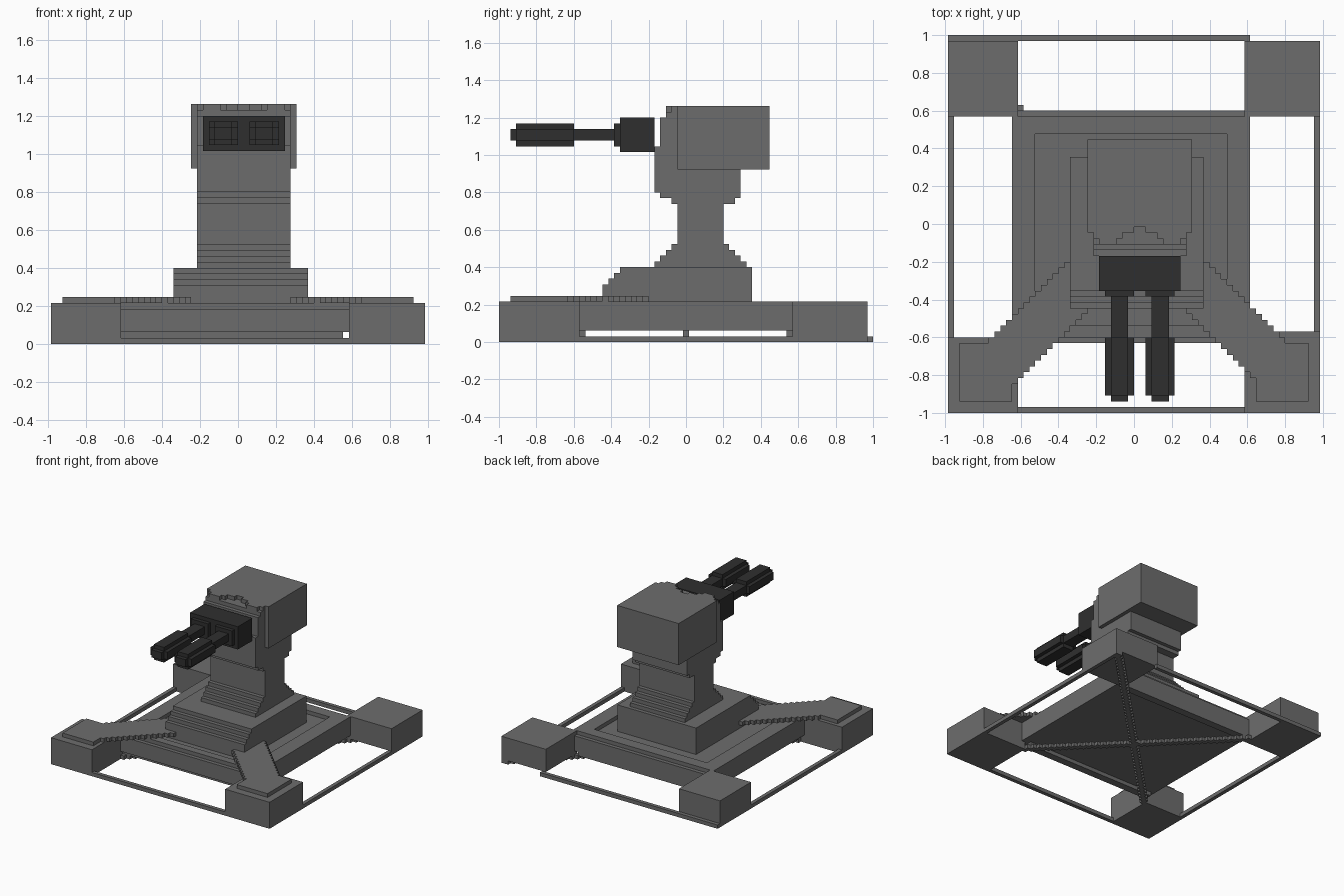
import bpy, bmesh

cube = bpy.data.objects.get("Cube")
if cube:
    bpy.data.objects.remove(cube, do_unlink=True)

U = 1 / 32.5  # one grid step; y counts from the front edge


def material(name, v):
    m = bpy.data.materials.new(name)
    m.use_nodes = True
    m.diffuse_color = (v, v, v, 1)
    m.node_tree.nodes["Principled BSDF"].inputs["Base Color"].default_value = (v, v, v, 1)
    return m


GREY = material("stone grey", 0.152)
DARK = material("gun metal", 0.028)

# How (u, v, extrusion) map to (x, y, z) for each kind of prism
MAPS = {
    "x": lambda u, v, w: (w, u, v),   # rows are z bands of y ranges
    "y": lambda u, v, w: (u, w, v),   # rows are z bands of x ranges
    "z": lambda u, v, w: (u, v, w),   # rows are y bands of x ranges
    "zx": lambda u, v, w: (v, u, w),  # rows are x bands of y ranges
}


def add_prism(bm, axis, span, rows):
    """Extrude a stepped outline; each row is (v0, v1, u0, u1)."""
    right = [p for v0, v1, u0, u1 in rows for p in ((u1, v0), (u1, v1))]
    left = [p for v0, v1, u0, u1 in reversed(rows) for p in ((u0, v1), (u0, v0))]
    pts = []
    for p in right + left:
        if not pts or p != pts[-1]:
            pts.append(p)

    def ring(w):
        out = []
        for u, v in pts:
            x, y, z = MAPS[axis](u, v, w)
            out.append(bm.verts.new((x * U, y * U - 1, z * U)))
        return out

    a, b = ring(span[0]), ring(span[1])
    bm.faces.new(a)
    bm.faces.new(list(reversed(b)))
    for i in range(len(a)):
        k = (i + 1) % len(a)
        bm.faces.new((a[i], b[i], b[k], a[k]))


def part(name, prisms, mat=GREY):
    bm = bmesh.new()
    for axis, span, rows in prisms:
        add_prism(bm, axis, span, rows)
    bmesh.ops.recalc_face_normals(bm, faces=bm.faces)
    me = bpy.data.meshes.new(name)
    bm.to_mesh(me)
    bm.free()
    me.materials.append(mat)
    ob = bpy.data.objects.new(name, me)
    bpy.context.collection.objects.link(ob)
    return ob


def box(x0, x1, y0, y1, z0, z1):
    return ("z", (z0, z1), [(y0, y1, x0, x1)])


# Ground frame
part("front_rail", [box(-32, 32, 0, 1, 0, 1)])
part("rear_rail", [box(-32, 20, 64, 65, 0, 1)])
part("right_rail", [box(-32, -31, 1, 64, 0, 1)])
part("left_rail", [box(31, 32, 1, 64, 0, 1)])

# Crossed diagonal braces under the base, with a short centre post
rising = [(j, j + 1, max(j - 33, -32), min(j - 31, 32)) for j in range(1, 64)]
falling = [(j, j + 1, max(31 - j, -32), min(33 - j, 32)) for j in range(1, 64)]
part("brace_rising", [("z", (0, 1), rising)])
part("brace_falling", [("z", (0, 1), falling)])
part("centre_post", [box(-1, 1, 32, 33, 1, 2)])

# Corner feet
part("front_right_foot", [box(-32, -20, 0, 13, 0, 7)])
part("front_left_foot", [box(19, 32, 0, 14, 0, 7)])
part("rear_right_foot", [box(-32, -20, 51, 64, 0, 7)])
part("rear_left_foot", [box(19, 32, 51, 64, 1, 7)])

# Base slab, its end skirts, and a raised rim round a shallow recess
part("base_slab", [box(-21, 20, 12, 52, 2, 6)])
part("base_skirts", [box(-20, 18, 13, 15, 1, 2), box(-20, 18, 50, 52, 1, 2)])
part("base_rim", [
    box(-21, 20, 13, 15, 6, 7), box(-21, 20, 48, 51, 6, 7),
    box(-21, -17, 15, 48, 6, 7), box(16, 20, 15, 48, 6, 7)])

# Diagonal arms running from plates on the front feet to the pedestal
right_arm, left_arm = [], []
for j in range(2, 27):
    lo, hi = j - 37, min(j - 25, -8)
    if j < 12:
        lo, hi = -30, max(-21, hi)
    right_arm.append((j, j + 1, lo, hi))
    lo, hi = max(26 - j, 9), 38 - j
    if j < 12:
        lo, hi = min(21, lo), 30
    left_arm.append((j, j + 1, lo, hi))
part("right_arm", [("z", (7, 8), right_arm)])
part("left_arm", [("z", (7, 8), left_arm)])

# Stepped pedestal and waisted column
part("pedestal", [("x", (-11, 12), [
    (6, 10, 18, 44), (10, 11, 19, 44), (11, 12, 20, 44), (12, 13, 21, 44)])])
flare = [(13 + i, 14 + i, 27 + i, 43 - i) for i in range(4)]
part("column", [("x", (-7, 9), flare + [
    (17, 24, 31, 39), (24, 25, 30, 41), (25, 26, 28, 42), (26, 30, 27, 42),
    (30, 34, 27, 31), (34, 39, 28, 31)])])

# Turret head with a notched brow along its top front edge
part("head", [box(-8, 10, 31, 47, 30, 40)])
part("brow", [box(-7, 9, 29, 31, 39, 40)])
half = [(-8, -7, 31), (-7, -6, 30), (-6, -3, 29), (-3, -2, 30), (-2, 0, 31), (0, 1, 32)]
cols = [(a, b, y, 47) for a, b, y in half]
cols += [(2 - b, 2 - a, y, 47) for a, b, y in reversed(half)]
part("head_cap", [("zx", (40, 41), cols)])

# Gun mount and twin barrels
part("gun_mount", [box(-6, 8, 21, 27, 33, 39), box(-6, 8, 27, 28, 33, 34)], DARK)
for side, x in (("right", -5), ("left", 2)):
    part(side + "_barrel", [
        box(x, x + 5, 20, 21, 34, 38),
        box(x + 1, x + 4, 13, 20, 35, 37),
        ("y", (3, 13), [(34, 35, x + 1, x + 4), (35, 37, x, x + 5), (37, 38, x + 1, x + 4)]),
        box(x + 1, x + 4, 2, 3, 35, 37)], DARK)
